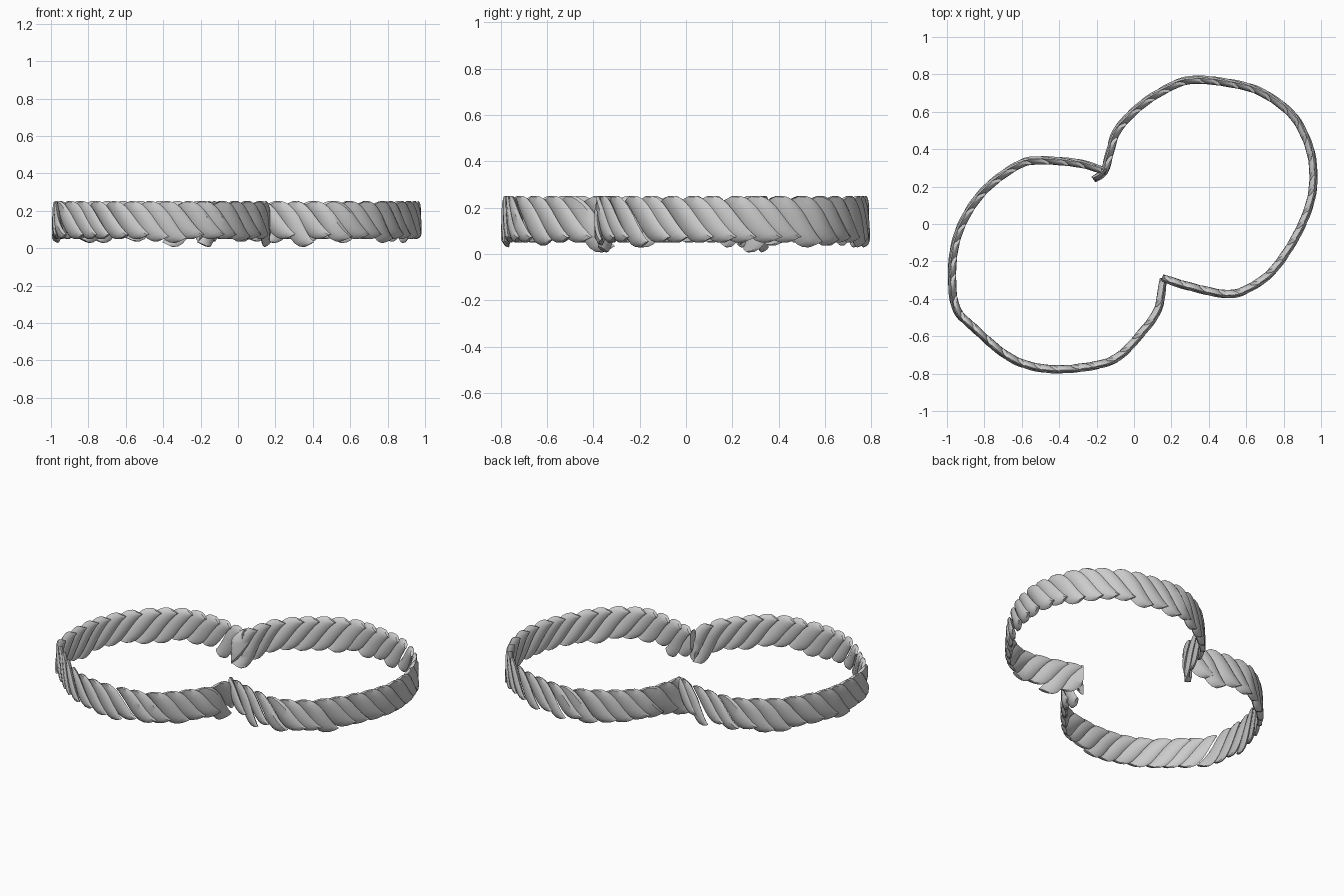
import bpy, bmesh, math, random
from mathutils import Vector

if "Cube" in bpy.data.objects:
    bpy.data.objects.remove(bpy.data.objects["Cube"])
random.seed(4)

# Centre lines of the two lobes, anticlockwise seen from above
RIGHT = [(.15, -.29), (.3, -.335), (.5, -.375), (.62, -.34), (.75, -.24), (.88, -.04), (.95, .15),
         (.955, .33), (.91, .48), (.83, .6), (.67, .71), (.5, .755), (.3, .77), (.15, .71),
         (.02, .62), (-.09, .5), (-.13, .38), (-.16, .28), (-.215, .235)]
LEFT = [(-.15, .285), (-.3, .325), (-.5, .34), (-.62, .315), (-.8, .18), (-.92, 0), (-.97, -.2),
        (-.955, -.44), (-.85, -.56), (-.67, -.71), (-.5, -.77), (-.3, -.77), (-.1, -.72),
        (.05, -.57), (.13, -.45), (.155, -.29)]


def dense(ctrl, n=8):
    """Catmull-Rom curve through the control points, with running length."""
    c = [Vector(p) for p in ctrl]
    c = [2 * c[0] - c[1]] + c + [2 * c[-1] - c[-2]]
    pts = []
    for i in range(1, len(c) - 2):
        a, b, d, e = c[i - 1:i + 3]
        for k in range(n):
            t = k / n
            pts.append(.5 * (2 * b + (d - a) * t + (2 * a - 5 * b + 4 * d - e) * t * t
                             + (3 * b - a - 3 * d + e) * t ** 3))
    pts.append(c[-2])
    dist = [0]
    for p, q in zip(pts, pts[1:]):
        dist.append(dist[-1] + (q - p).length)
    return pts, dist


def frame(path, s):
    """Point and outward normal at length s."""
    pts, dist = path
    s = max(0, min(s, dist[-1]))
    i = 0
    while i < len(pts) - 2 and dist[i + 1] < s:
        i += 1
    d = pts[i + 1] - pts[i]
    p = pts[i] + d * ((s - dist[i]) / d.length)
    d.normalize()
    return p, Vector((d.y, -d.x))


def strand(bm, path, s0, low):
    """One flattened, leaf-like strand running from top down to bottom."""
    rows, sides = 10, 8
    rings = []
    for r in range(rows + 1):
        u = -1 + 2 * r / rows
        w = .062 * (1 - .4 * abs(u) ** 3)
        th = .019 * (1 - .45 * u * u)
        zc = .15 - (.088 + (low if u > 0 else 0)) * math.sin(u * math.pi / 2)
        ring = []
        for k in range(sides):
            a = 2 * math.pi * k / sides
            v = math.cos(a)
            s = s0 + u * .105 + v * w * .75
            rad = th * math.sin(a) + .011 * v + .006 * u
            p, n = frame(path, s)
            p = p + n * rad
            ring.append(bm.verts.new((p.x, p.y, zc + v * w * .36)))
        rings.append(ring)
    for a, b in zip(rings, rings[1:]):
        for k in range(sides):
            j = (k + 1) % sides
            bm.faces.new((a[k], a[j], b[j], b[k]))
    bm.faces.new(rings[0][::-1])
    bm.faces.new(rings[-1])


def lobe(name, ctrl):
    path = dense(ctrl)
    length = path[1][-1]
    bm = bmesh.new()
    count = round(length / .098)
    for i in range(count):
        low = random.choice((0, 0, 0, .012, .02))
        if i == 1 or i == count - 2:
            low = .042
        s0 = .04 + (length - .08) * i / (count - 1) + random.uniform(-.012, .012)
        strand(bm, path, s0, low)
    bmesh.ops.recalc_face_normals(bm, faces=bm.faces)
    me = bpy.data.meshes.new(name)
    bm.to_mesh(me)
    bm.free()
    ob = bpy.data.objects.new(name, me)
    bpy.context.collection.objects.link(ob)
    bpy.ops.object.select_all(action='DESELECT')
    ob.select_set(True)
    bpy.context.view_layer.objects.active = ob
    bpy.ops.object.shade_smooth_by_angle(angle=math.radians(40))


lobe("right_rope_lobe", RIGHT)
lobe("left_rope_lobe", LEFT)
